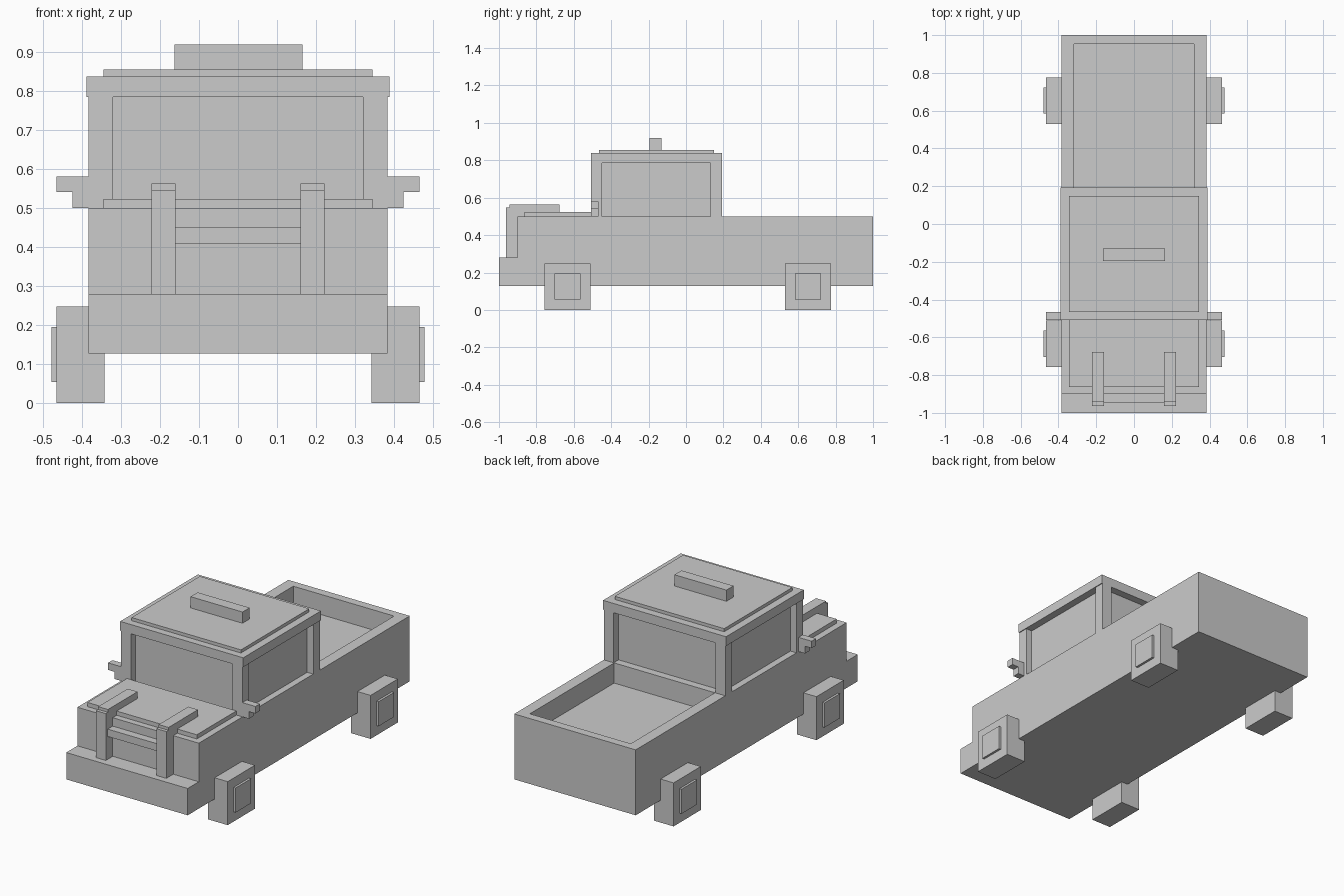
import bpy, bmesh

if "Cube" in bpy.data.objects:
    bpy.data.objects.remove(bpy.data.objects["Cube"])


def box(name, x, y, z):
    """Axis-aligned box from (min, max) ranges."""
    bm = bmesh.new()
    bmesh.ops.create_cube(bm, size=1)
    for v in bm.verts:
        v.co = [r[0] if c < 0 else r[1] for c, r in zip(v.co, (x, y, z))]
    return finish(name, bm)


def finish(name, bm):
    bmesh.ops.recalc_face_normals(bm, faces=bm.faces)
    me = bpy.data.meshes.new(name)
    bm.to_mesh(me)
    bm.free()
    ob = bpy.data.objects.new(name, me)
    bpy.context.collection.objects.link(ob)
    return ob


def pair(name, x, y, z):
    """The same box on the right and left sides."""
    box(name + "_right", x, y, z)
    box(name + "_left", (-x[1], -x[0]), y, z)


# Body: side profile with stepped bumper, extruded across the width
W = 0.383
profile = [(-1, .127), (1, .127), (1, .5), (-.9, .5), (-.9, .28), (-1, .28)]
bm = bmesh.new()
side = bm.faces.new([bm.verts.new((-W, y, z)) for y, z in profile])
ext = bmesh.ops.extrude_face_region(bm, geom=[side])["geom"]
for v in ext:
    if isinstance(v, bmesh.types.BMVert):
        v.co.x = W
body = finish("body", bm)

# Hollow cargo bed
cutter = box("bed_cutter", (-.318, .318), (.193, .952), (.385, .7))
cutter.hide_render = True
cutter.hide_viewport = True
cut = body.modifiers.new("bed", "BOOLEAN")
cut.object = cutter
cut.operation = "DIFFERENCE"
cut.solver = "EXACT"

# Cab: recessed window block, corner posts, roof rim
box("window_block", (-.345, .345), (-.466, .149), (.49, .856))
for label, y in (("front", (-.507, -.448)), ("rear", (.131, .193))):
    pair(label + "_post", (.321, W), y, (.5, .79))
box("roof_rim", (-.388, .388), (-.507, .193), (.785, .838))
box("roof_light_bar", (-.163, .165), (-.195, -.131), (.85, .92))

# Hood panel and grille guard
box("hood_panel", (-.345, .345), (-.864, -.507), (.49, .524))
pair("guard_upright", (.16, .222), (-.9625, -.9), (.28, .547))
pair("guard_top", (.16, .222), (-.943, -.677), (.5, .563))
box("guard_crossbar", (-.16, .16), (-.945, -.9), (.41, .452))

# Side mirrors
pair("mirror_stem", (.345, .424), (-.507, -.467), (.5, .541))
pair("mirror_head", (.383, .465), (-.507, -.467), (.541, .581))

# Square wheels with raised hubs
for label, c in (("front", -.634), ("rear", .653)):
    pair(label + "_wheel", (.342, .465), (c - .123, c + .123), (0, .248))
    pair(label + "_hub", (.46, .478), (c - .069, c + .069), (.055, .195))
